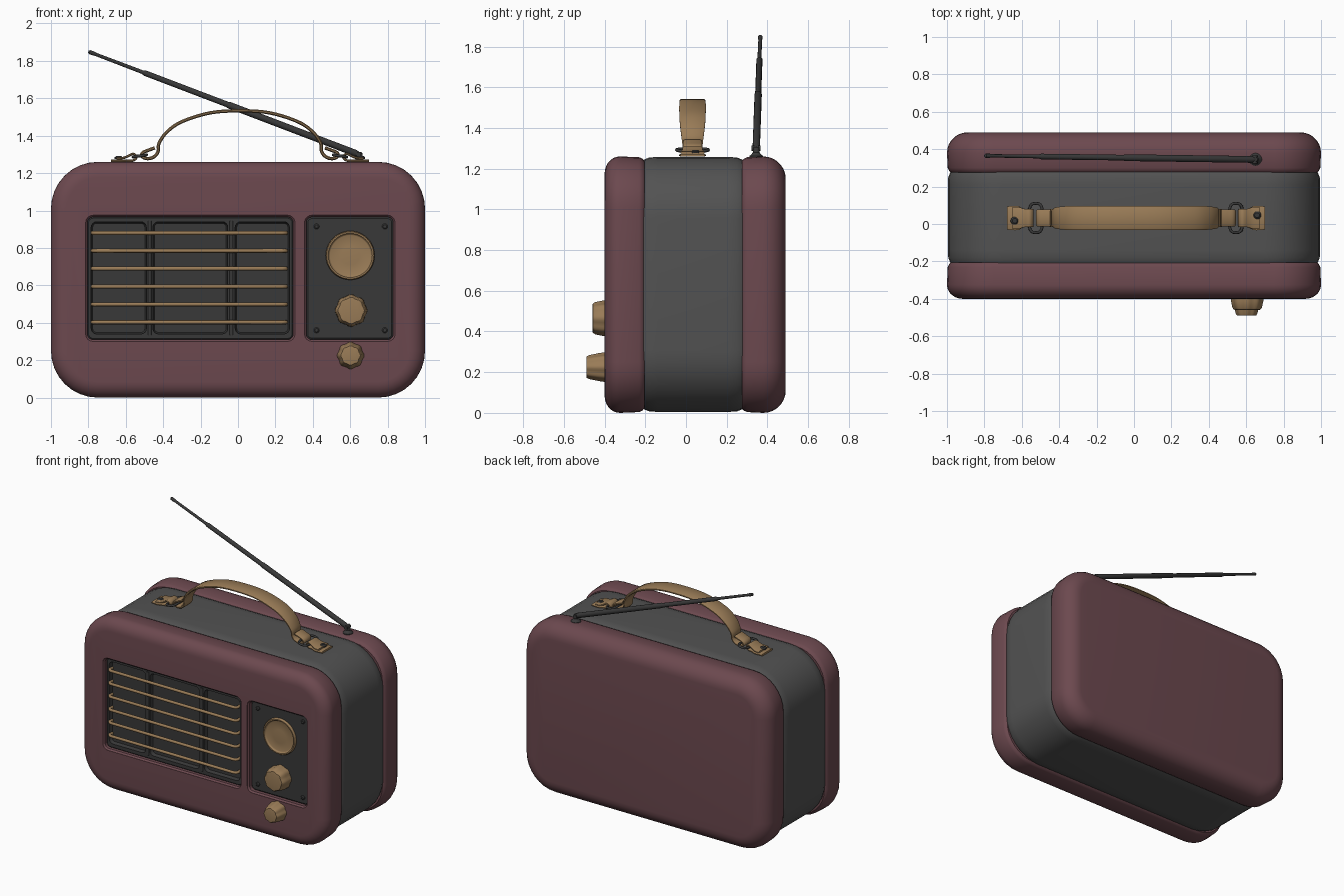
import bpy, bmesh, math
from mathutils import Vector, Matrix

if "Cube" in bpy.data.objects:
    bpy.data.objects.remove(bpy.data.objects["Cube"])


def material(name, rgb):
    m = bpy.data.materials.new(name)
    m.diffuse_color = (*rgb, 1)
    m.use_nodes = True
    m.node_tree.nodes["Principled BSDF"].inputs["Base Color"].default_value = m.diffuse_color
    return m


MAROON = material("maroon", (0.15, 0.066, 0.078))
GREY = material("band_grey", (0.085, 0.085, 0.085))
DARK = material("dark_grey", (0.04, 0.04, 0.04))
GOLD = material("brass", (0.32, 0.20, 0.095))


def finish(name, bm, mat, angle=35):
    bmesh.ops.recalc_face_normals(bm, faces=bm.faces)
    me = bpy.data.meshes.new(name)
    bm.to_mesh(me)
    bm.free()
    ob = bpy.data.objects.new(name, me)
    bpy.context.collection.objects.link(ob)
    me.materials.append(mat)
    smooth(ob, angle)
    return ob


def activate(ob):
    bpy.ops.object.select_all(action='DESELECT')
    ob.select_set(True)
    bpy.context.view_layer.objects.active = ob


def smooth(ob, angle=35):
    activate(ob)
    bpy.ops.object.shade_smooth_by_angle(angle=math.radians(angle))


def loft(name, rings, mat, angle=35):
    """Skin closed rings of equal length and cap both ends."""
    bm = bmesh.new()
    vs = [[bm.verts.new(p) for p in r] for r in rings]
    n = len(vs[0])
    for a, b in zip(vs, vs[1:]):
        for i in range(n):
            bm.faces.new((a[i], a[(i + 1) % n], b[(i + 1) % n], b[i]))
    bm.faces.new(vs[0])
    bm.faces.new(vs[-1])
    return finish(name, bm, mat, angle)


def rrect(x0, x1, z0, z1, r, y, seg=8):
    pts = []
    for k, (cx, cz) in enumerate([(x1 - r, z1 - r), (x0 + r, z1 - r), (x0 + r, z0 + r), (x1 - r, z0 + r)]):
        for i in range(seg + 1):
            a = math.pi / 2 * (k + i / seg)
            pts.append((cx + r * math.cos(a), y, cz + r * math.sin(a)))
    return pts


def slab(name, box, r, steps, mat, seg=8, angle=35):
    """Rounded rectangle facing y, lofted through (y, inset) steps."""
    x0, x1, z0, z1 = box
    return loft(name, [rrect(x0 + d, x1 - d, z0 + d, z1 - d, max(r - d, 0.004), y, seg)
                       for y, d in steps], mat, angle)


def lathe(name, prof, loc, direction, mat, n=32, lobes=0, depth=0.0, angle=35):
    """Revolve (radius, height) points about a direction, optionally fluted."""
    q = Vector(direction).to_track_quat('Z', 'Y')
    rings = []
    for r, h in prof:
        ring = []
        for i in range(n):
            a = 2 * math.pi * i / n
            rr = r * (1 + depth * math.cos(lobes * a))
            ring.append(Vector(loc) + q @ Vector((rr * math.cos(a), rr * math.sin(a), h)))
        rings.append(ring)
    return loft(name, rings, mat, angle)


def cut(ob, cutter):
    m = ob.modifiers.new("cut", 'BOOLEAN')
    m.operation, m.solver, m.object = 'DIFFERENCE', 'EXACT', cutter
    activate(ob)
    bpy.ops.object.modifier_apply(modifier=m.name)
    bpy.data.objects.remove(cutter)


def spline(pts, sub=5):
    """Catmull-Rom through points."""
    p = [Vector(a) for a in pts]
    p = [2 * p[0] - p[1]] + p + [2 * p[-1] - p[-2]]
    out = []
    for a, b, c, d in zip(p, p[1:], p[2:], p[3:]):
        for i in range(sub):
            t = i / sub
            out.append(0.5 * (2 * b + (c - a) * t + (2 * a - 5 * b + 4 * c - d) * t * t
                              + (3 * b - a - 3 * c + d) * t ** 3))
    return out + [p[-2]]


def strip(name, pts, yc, thick, mat):
    """Strap following (x, z, half width) points."""
    path = spline(pts)
    rings = []
    for i, p in enumerate(path):
        t = path[min(i + 1, len(path) - 1)] - path[max(i - 1, 0)]
        nx, nz = Vector((-t.y, t.x)).normalized() * thick / 2
        w, b = p.z, 0.008
        sec = [(-w, -.4), (-w, .4), (-w + b, 1), (w - b, 1), (w, .4), (w, -.4), (w - b, -1), (-w + b, -1)]
        rings.append([(p.x + nx * s, yc + y, p.y + nz * s) for y, s in sec])
    return loft(name, rings, mat, 50)


def tube(name, pts, r, mat, cyclic=False):
    cu = bpy.data.curves.new(name, 'CURVE')
    cu.dimensions, cu.bevel_depth, cu.bevel_resolution, cu.use_fill_caps = '3D', r, 2, True
    sp = cu.splines.new('POLY')
    sp.points.add(len(pts) - 1)
    for q, p in zip(sp.points, pts):
        q.co = (*p, 1)
    sp.use_cyclic_u = cyclic
    ob = bpy.data.objects.new(name, cu)
    bpy.context.collection.objects.link(ob)
    cu.materials.append(mat)
    activate(ob)
    bpy.ops.object.convert(target='MESH')
    smooth(bpy.context.object, 50)


# Case: two bulging shells and the band between them
BODY = (-1, 1, 0.0, 1.26)


def edge(y0, depth, width, sign, n=7):
    return [(y0 + sign * depth * (1 - math.sin(a)), width * (1 - math.cos(a)))
            for a in [math.pi / 2 * i / n for i in range(n + 1)]]


lip = [(0.0, 0.022), (0.008, 0.012), (0.025, 0.004)]
front = slab("front_shell", BODY, 0.25, [(-0.205 - y, d) for y, d in lip] + edge(-0.40, 0.075, 0.085, 1), MAROON)
slab("back_shell", BODY, 0.25, [(0.275 + y, d) for y, d in lip] + edge(0.49, 0.11, 0.11, -1), MAROON)
slab("middle_band", (-0.995, 0.995, 0.005, 1.257), 0.30,
     [(-0.22, 0.02), (-0.205, 0.012), (-0.18, 0.002), (-0.14, 0), (0.21, 0), (0.25, 0.002), (0.275, 0.012), (0.29, 0.02)], GREY)

# Front openings with softened rims
LEFT, RIGHT = (-0.805, 0.295, 0.31, 0.965), (0.365, 0.83, 0.31, 0.965)
for box in (LEFT, RIGHT):
    cut(front, slab("opening_cutter", box, 0.03,
                    [(-0.5, -0.01), (-0.399, -0.01), (-0.388, 0), (-0.335, 0)], MAROON, 4))
smooth(front)

# Speaker panel with three pockets
panel = slab("speaker_panel", LEFT, 0.03, [(-0.325, 0), (-0.365, 0), (-0.37, 0.006)], DARK, 4)
for x0, x1 in ((-0.785, -0.49), (-0.455, -0.055), (-0.015, 0.275)):
    cut(panel, slab("pocket_cutter", (x0, x1, 0.34, 0.94), 0.03,
                    [(-0.5, 0), (-0.36, 0), (-0.345, 0.008)], DARK, 4))
smooth(panel)
# Pillars between the pockets
for x in (-0.472, -0.035):
    tube("speaker_pillar", [(x, -0.366, 0.335), (x, -0.366, 0.945)], 0.011, DARK)

# Grille bars with ends bent back into the panel
for i in range(6):
    z = 0.403 + i * 0.0955
    tube("grille_bar", [(-0.777, -0.335, z), (-0.777, -0.372, z), (-0.77, -0.382, z), (-0.755, -0.386, z),
                        (0.235, -0.386, z), (0.25, -0.382, z), (0.257, -0.372, z), (0.257, -0.335, z)], 0.011, GOLD)

# Control panel, screws, dial and knobs
slab("control_panel", RIGHT, 0.03, [(-0.325, 0), (-0.362, 0), (-0.368, 0.008)], DARK, 4)
for x in (0.42, 0.785):
    for z in (0.36, 0.915):
        lathe("panel_screw", [(0.015, 0), (0.015, 0.006), (0.009, 0.011)], (x, -0.367, z), (0, -1, 0), DARK, 12)
lathe("tuning_dial", [(0.131, 0), (0.131, 0.018), (0.126, 0.026), (0.118, 0.026), (0.112, 0.016),
                      (0.108, 0.014), (0.05, 0.017), (0.01, 0.018)], (0.6, -0.36, 0.76), (0, -1, 0), GOLD, 40)
lathe("volume_knob", [(0.084, 0), (0.083, 0.05), (0.076, 0.085), (0.068, 0.096), (0.055, 0.098)],
      (0.605, -0.362, 0.465), (0, -1, 0), GOLD, 48, 8, 0.04)
lathe("tone_knob", [(0.07, 0), (0.066, 0.03), (0.056, 0.08), (0.05, 0.091), (0.04, 0.093)],
      (0.602, -0.397, 0.225), (0, -1, 0), GOLD, 48, 8, 0.045)

# Carrying strap: arch with a curled loop at each end
CX, CY = 0.01, 0.032
half = [(0.455, 1.335, .045), (0.49, 1.322, .045), (0.518, 1.31, .045), (0.525, 1.293, .045), (0.505, 1.279, .045),
        (0.475, 1.28, .045), (0.45, 1.295, .048), (0.436, 1.32, .05), (0.432, 1.36, .055), (0.39, 1.42, .062),
        (0.31, 1.475, .065), (0.16, 1.522, .065)]
strip("carry_strap", [(CX - u, z, w) for u, z, w in half] + [(CX, 1.533, .065)]
      + [(CX + u, z, w) for u, z, w in reversed(half)], CY, 0.018, GOLD)

# Strap mounts: ring, folded plate and bolt on each side
for s in (-1, 1):
    ring = [(CX + s * (0.535 + 0.036 * math.copysign(abs(math.cos(a)) ** .6, math.cos(a))),
             CY + 0.078 * math.copysign(abs(math.sin(a)) ** .6, math.sin(a)),
             1.292 - 0.006 * math.cos(a)) for a in [2 * math.pi * i / 24 for i in range(24)]]
    tube("strap_ring", ring, 0.008, DARK, True)
    strip("mount_plate", [(CX + s * u, z, w) for u, z, w in
                          [(0.69, 1.266, .062), (0.635, 1.266, .065), (0.60, 1.266, .05), (0.57, 1.268, .048),
                           (0.553, 1.285, .048), (0.57, 1.303, .048), (0.60, 1.29, .05), (0.625, 1.281, .058),
                           (0.66, 1.278, .06)]], CY, 0.013, GOLD)
    lathe("mount_bolt", [(0.022, 0), (0.022, 0.008), (0.013, 0.016)], (CX + s * 0.648, CY + s * 0.015, 1.276),
          (0, 0, 1), DARK, 16)

# Telescopic aerial on a swivel base
A, B = Vector((0.645, 0.345, 1.30)), Vector((-0.80, 0.365, 1.85))
L = (B - A).length
lathe("aerial_base", [(0.034, 0), (0.034, 0.012), (0.024, 0.02), (0.016, 0.03), (0.016, 0.055), (0.01, 0.062)],
      (0.65, 0.345, 1.25), (0, 0, 1), DARK, 20)
lathe("aerial_pivot", [(0.014, -0.022), (0.014, 0.022)], A, (0, 1, 0), DARK, 16)
lathe("aerial_rod", [(0.012, -0.01), (0.018, 0.02), (0.018, 0.48 * L), (0.015, 0.485 * L), (0.015, 0.79 * L),
                     (0.010, 0.80 * L), (0.009, 0.975 * L), (0.011, 0.98 * L), (0.011, 0.995 * L), (0.005, L)],
      A, B - A, DARK, 16)
